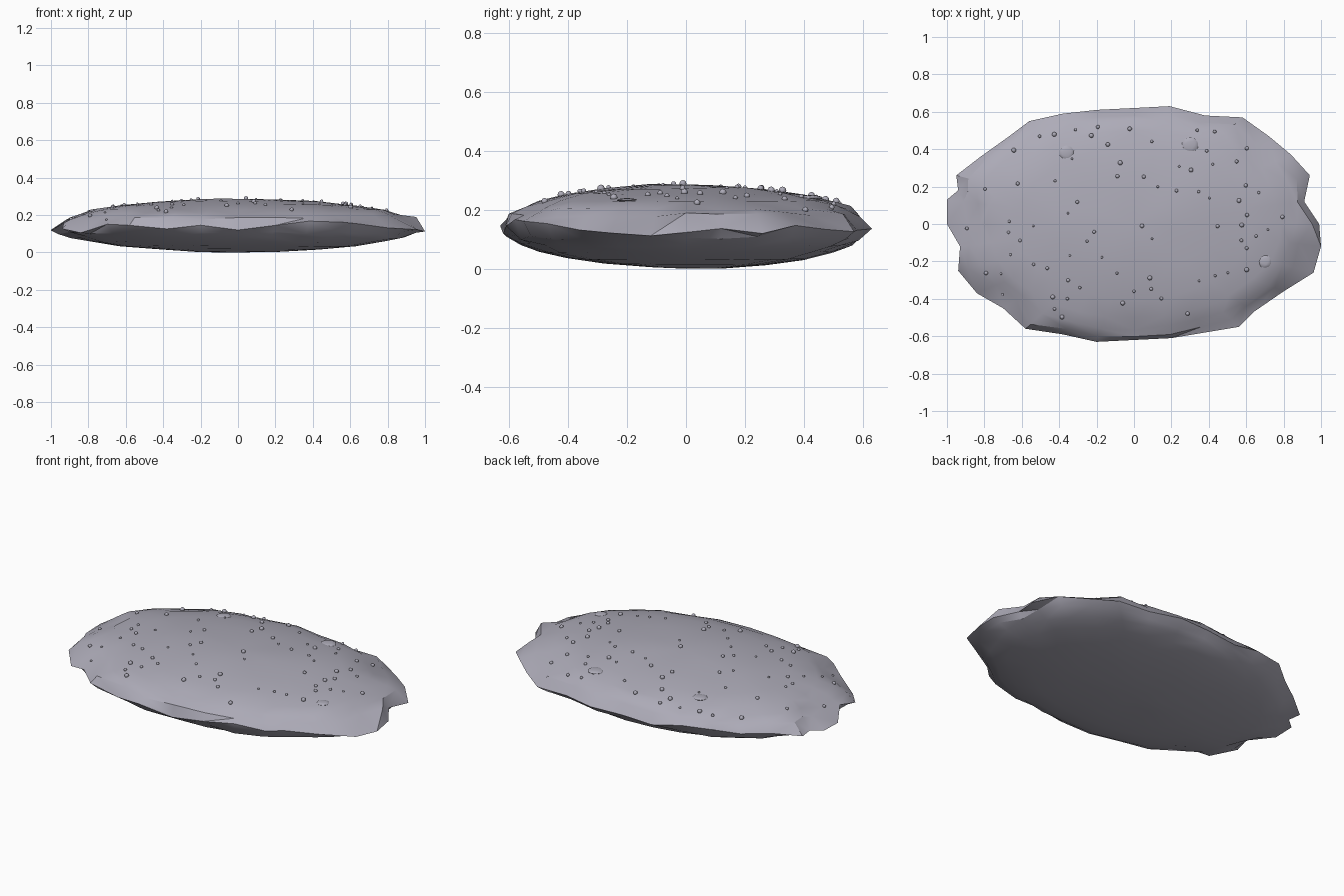
import bpy
import bmesh
import math
import random
from mathutils import Matrix, Vector, noise
from mathutils.bvhtree import BVHTree

cube = bpy.data.objects.get("Cube")
if cube:
    bpy.data.objects.remove(cube, do_unlink=True)

rng = random.Random(7)

stone = bpy.data.materials.new("lavender grey stone")
stone.use_nodes = True
stone_colour = (0.42, 0.41, 0.48, 1.0)
stone.diffuse_color = stone_colour
shader = next(n for n in stone.node_tree.nodes if n.type == "BSDF_PRINCIPLED")
shader.inputs["Base Color"].default_value = stone_colour
shader.inputs["Roughness"].default_value = 0.9


def finish(bm, name, sharp_angle):
    """Turn a bmesh into a named, smooth shaded stone object."""
    bmesh.ops.recalc_face_normals(bm, faces=bm.faces)
    mesh = bpy.data.meshes.new(name)
    bm.to_mesh(mesh)
    bm.free()
    mesh.materials.append(stone)
    obj = bpy.data.objects.new(name, mesh)
    bpy.context.collection.objects.link(obj)
    bpy.ops.object.select_all(action="DESELECT")
    obj.select_set(True)
    bpy.context.view_layer.objects.active = obj
    bpy.ops.object.shade_smooth_by_angle(angle=math.radians(sharp_angle))
    return obj


# Ragged outline of the slab, counter-clockwise from the +x tip
outline = [
    (.99, 0), (.91, .12), (.94, .26), (.84, .37), (.72, .47), (.58, .57),
    (.38, .58), (.19, .63), (0, .62), (-.2, .61), (-.38, .59), (-.56, .55),
    (-.68, .46), (-.82, .36), (-.95, .26), (-.94, .18), (-1, .13), (-1, 0),
    (-.93, -.12), (-.94, -.25), (-.84, -.37), (-.7, -.45), (-.58, -.56),
    (-.38, -.59), (-.2, -.63), (0, -.62), (.2, -.61), (.38, -.58),
    (.56, -.55), (.64, -.47), (.8, -.36), (.96, -.26), (1, -.12)]
MID, HALF = 0.15, 0.143      # rim height and half thickness
ledge_angles = [math.radians(a) for a in (-16, 42, 178, 224)]


def on_ledge(angle):
    return any(math.cos(angle - a) > 0.975 for a in ledge_angles)


# Slab: rings running from the top centre over the ragged rim to the underside
bm = bmesh.new()
levels = [12, 26, 40, 53, 64, 74, 90, 106, 116, 127, 140, 154, 168]
rings = []
for level in levels:
    phi = math.radians(level)
    radius, height = math.sin(phi), math.cos(phi)
    ring = []
    for px, py in outline:
        angle = math.atan2(py / 0.63, px)
        # inner rings relax to a smooth oval, the rim keeps its corners
        keep = radius ** 6
        oval = Vector((0.98 * math.cos(angle), 0.63 * math.sin(angle)))
        flat = oval.lerp(Vector((px, py)), keep) * radius
        z = MID + HALF * height
        bump = noise.noise(Vector((flat.x * 3, flat.y * 3, height * 2)))
        z += 0.008 * bump * abs(height)
        if level == 90:
            z += rng.uniform(-0.025, 0.025)
            if on_ledge(angle):
                z -= 0.015
        elif 60 < level < 120:
            flat *= rng.uniform(0.97, 1.01)
            z += rng.uniform(-0.008, 0.008)
            if level < 90 and on_ledge(angle):
                flat *= 0.95
        ring.append(bm.verts.new((flat.x, flat.y, z)))
    rings.append(ring)

count = len(outline)
for upper, lower in zip(rings, rings[1:]):
    for i in range(count):
        j = (i + 1) % count
        bm.faces.new((upper[i], lower[i], lower[j], upper[j]))
for ring, sign in ((rings[0], 1), (rings[-1], -1)):
    centre = bm.verts.new((0, 0, MID + sign * HALF))
    for i in range(count):
        bm.faces.new((centre, ring[i], ring[(i + 1) % count]))
bmesh.ops.triangulate(bm, faces=bm.faces)

# Rest the slab on the ground
lowest = min(v.co.z for v in bm.verts)
bmesh.ops.translate(bm, verts=bm.verts, vec=(0, 0, -lowest))
surface = BVHTree.FromBMesh(bm)
finish(bm, "rock_slab", 32)


def drop(x, y):
    """Point on the upper surface below (x, y)."""
    return surface.ray_cast(Vector((x, y, 1)), Vector((0, 0, -1)))[0]


# Pebbles scattered over the upper face
bm = bmesh.new()
placed = []
while len(placed) < 75:
    x, y = rng.uniform(-0.9, 0.9), rng.uniform(-0.55, 0.52)
    spot = Vector((x, y))
    if (x / 0.93) ** 2 + (y / 0.58) ** 2 > 1:
        continue
    if any((spot - other).length < 0.05 for other in placed):
        continue
    placed.append(spot)
    size = rng.uniform(0.006, 0.013)
    place = Matrix.Translation(drop(x, y) + Vector((0, 0, size * 0.3)))
    bmesh.ops.create_icosphere(bm, subdivisions=2, radius=size, matrix=place)
finish(bm, "pebbles", 40)

# Low worn bumps, mostly sunk into the slab
bm = bmesh.new()
for x, y, size in ((-.36, .38, .04), (.3, .42, .045), (.7, -.2, .035)):
    place = Matrix.Translation(drop(x, y)) @ Matrix.Diagonal((1, 1, 0.2, 1))
    bmesh.ops.create_icosphere(bm, subdivisions=2, radius=size, matrix=place)
finish(bm, "worn_bumps", 40)
